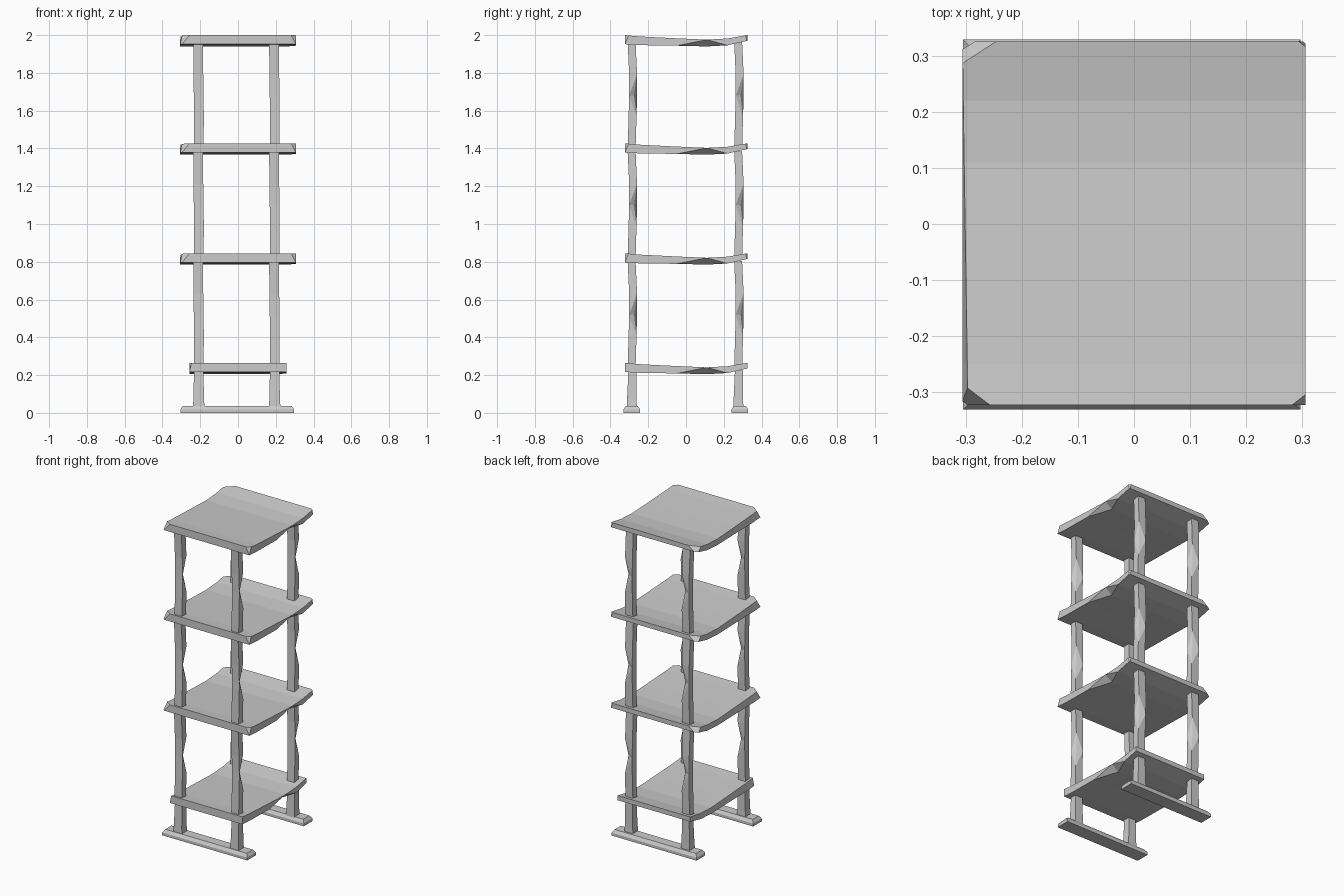
import bpy, bmesh
from mathutils import Vector

cube = bpy.data.objects.get("Cube")
if cube:
    bpy.data.objects.remove(cube, do_unlink=True)

GREY = (0.6, 0.6, 0.6, 1)
mat = bpy.data.materials.new("plain_grey")
mat.use_nodes = True
mat.diffuse_color = GREY
bsdf = next(n for n in mat.node_tree.nodes if n.type == 'BSDF_PRINCIPLED')
bsdf.inputs["Base Color"].default_value = GREY


def finish(bm, name):
    bmesh.ops.recalc_face_normals(bm, faces=bm.faces)
    mesh = bpy.data.meshes.new(name)
    bm.to_mesh(mesh)
    bm.free()
    mesh.materials.append(mat)
    obj = bpy.data.objects.new(name, mesh)
    bpy.context.collection.objects.link(obj)


def loft(rings):
    """Skin a list of four-point rings and cap both ends."""
    bm = bmesh.new()
    loops = [[bm.verts.new(p) for p in ring] for ring in rings]
    for a, b in zip(loops, loops[1:]):
        for i in range(4):
            j = (i + 1) % 4
            bm.faces.new((a[i], a[j], b[j], b[i]))
    bm.faces.new(loops[0])
    bm.faces.new(loops[-1])
    return bm, loops


def chip_corner(bm, corner, size):
    """Slice a corner off with a slanted plane."""
    sx, sy = (1 if c > 0 else -1 for c in corner[:2])
    a, b, c = size
    bmesh.ops.bisect_plane(bm, geom=bm.verts[:] + bm.edges[:] + bm.faces[:],
                           plane_co=Vector(corner) - Vector((sx * a, 0, 0)),
                           plane_no=Vector((sx / a, sy / b, 1 / c)).normalized(),
                           clear_outer=True)
    rim = [e for e in bm.edges if e.is_boundary]
    bmesh.ops.holes_fill(bm, edges=rim, sides=0)


# Sagging board section: y, underside, top
BOARD = [(-0.323, 0.012, 0.06), (-0.25, 0.007, 0.053), (-0.05, 0.004, 0.043),
         (0.11, 0.0, 0.036), (0.22, 0.006, 0.042), (0.325, 0.03, 0.06)]
CHIPS = [(-1, -1, 0.04, 0.032), (1, -1, 0.025, 0.02),
         (-1, 1, 0.06, 0.045), (1, 1, 0.012, 0.01)]


def board(name, z, half, chipped):
    rings = []
    for y, low, high in BOARD:
        inset = 0.01 * (0.33 - y) / 0.65
        notch = 0.045 if y == 0.11 else 0
        rings.append([(-half, y, z + low), (half - notch, y, z + low),
                      (half, y, z + high), (inset - half, y, z + high)])
    bm, loops = loft(rings)
    # hewn notch under the side edge
    for k in (2, 4):
        bmesh.ops.connect_verts(bm, verts=[loops[3][2], loops[k][1]])
    if chipped:
        for sx, sy, a, b in CHIPS:
            y = BOARD[0][0] if sy < 0 else BOARD[-1][0]
            edge = half if sx > 0 else half - (0.01 if sy < 0 else 0)
            chip_corner(bm, (sx * edge, y, z + 0.06), (a, b, 0.048))
    finish(bm, name)


def post(name, x, y, z0, z1):
    """Wavy square post with a chip in the middle of one edge."""
    rings = []
    for t, dx, dy, chip in [(0, 0, -0.004, 0), (0.3, 0.001, 0.001, 0),
                            (0.5, 0, 0.004, 0.016), (0.7, -0.002, 0.004, 0), (1, -0.003, -0.004, 0)]:
        cx, cy, z = x + dx, y + dy, z0 + (z1 - z0) * t
        w, d = 0.026, 0.021
        rings.append([(cx - w, cy - d, z), (cx + w, cy - d, z),
                      (cx + w - chip, cy + d - chip, z), (cx - w, cy + d, z)])
    bm, loops = loft(rings)
    # diamond facet around the chip
    for k in (1, 3):
        for side in (1, 3):
            bmesh.ops.connect_verts(bm, verts=[loops[2][side], loops[k][2]])
    finish(bm, name)


def box_ring(x, y, hx, hy, z):
    return [(x - hx, y - hy, z), (x + hx, y - hy, z), (x + hx, y + hy, z), (x - hx, y + hy, z)]


# Shelves
for name, z, half, chipped in [("bottom_shelf", 0.205, 0.257, False), ("lower_shelf", 0.785, 0.306, True),
                               ("upper_shelf", 1.367, 0.306, True), ("top_shelf", 1.94, 0.306, True)]:
    board(name, z, half, chipped)

# Posts between shelves, short legs and foot runners
for row, y in (("front", -0.284), ("back", 0.28)):
    for side, x in (("right", -0.208), ("left", 0.194)):
        for level, z0, z1 in (("lower", 0.235, 0.805), ("middle", 0.815, 1.385), ("upper", 1.395, 1.965)):
            post(f"{row}_{side}_{level}_post", x, y, z0, z1)
        bm, _ = loft([box_ring(x, y - 0.003, 0.031, 0.027, 0.03), box_ring(x, y - 0.003, 0.028, 0.025, 0.07),
                      box_ring(x, y, 0.025, 0.021, 0.225)])
        finish(bm, f"{row}_{side}_leg")
    foot_y = -0.287 if row == "front" else 0.285
    bm, _ = loft([box_ring(-0.004, foot_y, 0.301, 0.044, 0), box_ring(-0.004, foot_y, 0.301, 0.044, 0.018),
                  box_ring(-0.004, foot_y, 0.288, 0.031, 0.037)])
    finish(bm, f"{row}_foot_runner")
